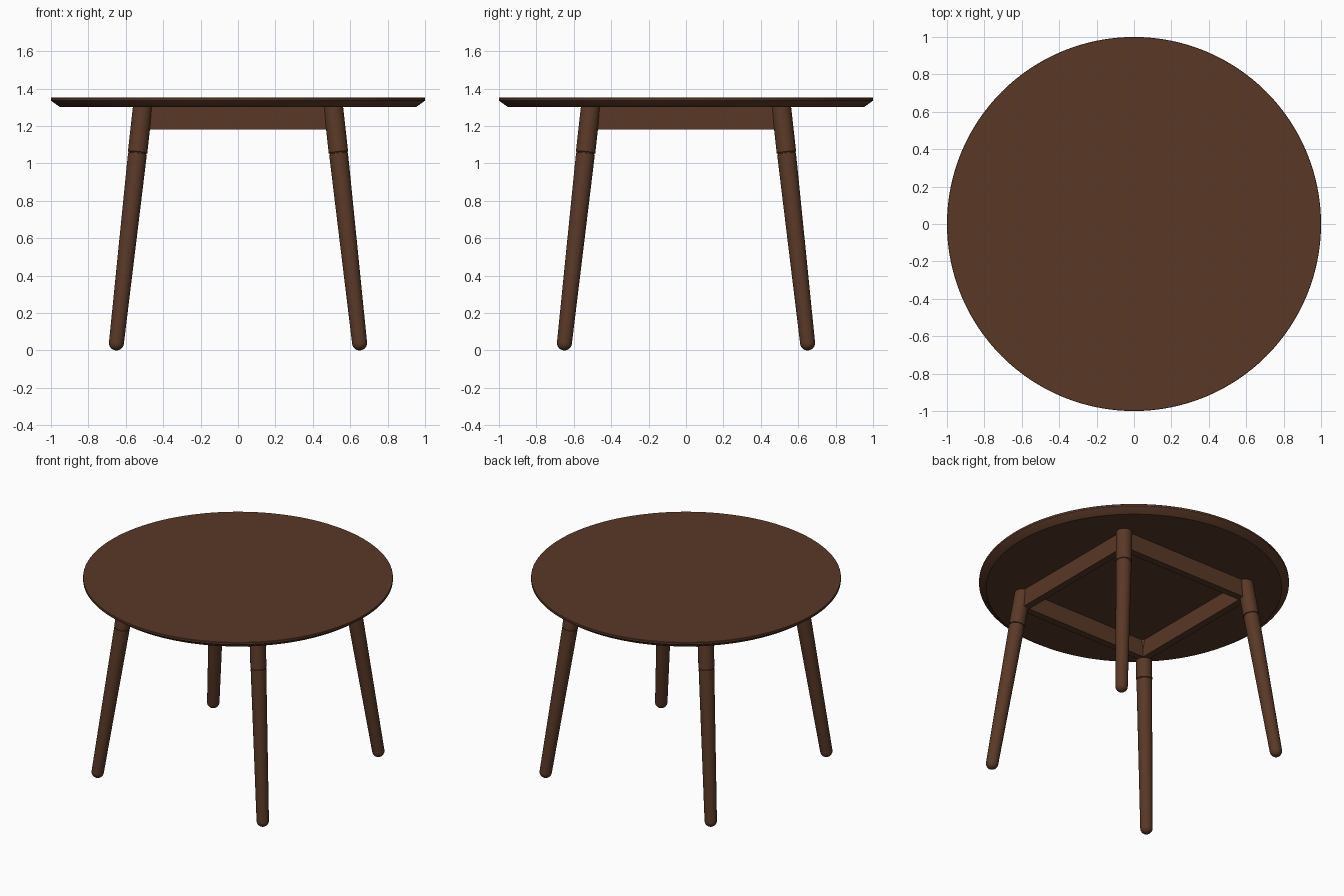
import bpy, bmesh, math
from mathutils import Vector

if "Cube" in bpy.data.objects:
    bpy.data.objects.remove(bpy.data.objects["Cube"])

wood = bpy.data.materials.new("dark walnut")
wood.diffuse_color = (0.10, 0.04, 0.02, 1)
wood.use_nodes = True
wood.node_tree.nodes["Principled BSDF"].inputs["Base Color"].default_value = wood.diffuse_color


def finish(bm, name, smooth=True):
    bmesh.ops.recalc_face_normals(bm, faces=bm.faces[:])
    me = bpy.data.meshes.new(name)
    bm.to_mesh(me)
    bm.free()
    me.materials.append(wood)
    ob = bpy.data.objects.new(name, me)
    bpy.context.collection.objects.link(ob)
    if smooth:
        bpy.ops.object.select_all(action='DESELECT')
        ob.select_set(True)
        bpy.context.view_layer.objects.active = ob
        bpy.ops.object.shade_smooth_by_angle(angle=math.radians(30))
    return ob


def lathe(name, profile, start, axis, sides):
    """Rings of (distance along axis, radius), capped at both ends."""
    bm = bmesh.new()
    rot = Vector((0, 0, 1)).rotation_difference(axis)
    rings = []
    for d, r in profile:
        rings.append([bm.verts.new(start + rot @ Vector((
            r * math.cos(2 * math.pi * i / sides),
            r * math.sin(2 * math.pi * i / sides), d))) for i in range(sides)])
    for a, b in zip(rings, rings[1:]):
        for i in range(sides):
            j = (i + 1) % sides
            bm.faces.new((a[i], a[j], b[j], b[i]))
    bm.faces.new(rings[0][::-1])
    bm.faces.new(rings[-1])
    return finish(bm, name)


# Round top with a bevelled underside
lathe("table_top", [(1.302, 0.953), (1.334, 0.998), (1.337, 1.0), (1.35, 1.0), (1.352, 0.998)],
      Vector((0, 0, 0)), Vector((0, 0, 1)), 128)

# Splayed legs: rounded foot, tapered shaft, thin seam, straight upper section
R = 0.04
for side, sx in (("left", -1), ("right", 1)):
    for end, sy in (("front", -1), ("back", 1)):
        foot = Vector((0.65 * sx, 0.65 * sy, R))
        head = Vector((0.51 * sx, 0.51 * sy, 1.30))
        axis = (head - foot).normalized()
        seam = (1.055 - R) / axis.z
        top = (1.318 - R) / axis.z
        prof = [(-R * math.cos(a), R * math.sin(a))
                for a in [math.radians(3 + 87 * k / 8) for k in range(9)]]
        prof += [(seam - 0.004, 0.0505), (seam - 0.002, 0.047),
                 (seam + 0.002, 0.047), (seam + 0.004, 0.052), (top, 0.052)]
        lathe(f"{end}_{side}_leg", prof, foot, axis, 32)

# Apron rails between the legs
for name, x, y in (("front", 0, -1), ("back", 0, 1), ("left", -1, 0), ("right", 1, 0)):
    bm = bmesh.new()
    bmesh.ops.create_cube(bm, size=1)
    dims = Vector((1.0 if y else 0.05, 1.0 if x else 0.05, 0.13))
    for v in bm.verts:
        v.co = Vector((v.co.x * dims.x + 0.505 * x,
                       v.co.y * dims.y + 0.505 * y,
                       v.co.z * dims.z + 1.245))
    finish(bm, f"{name}_apron", smooth=False)
